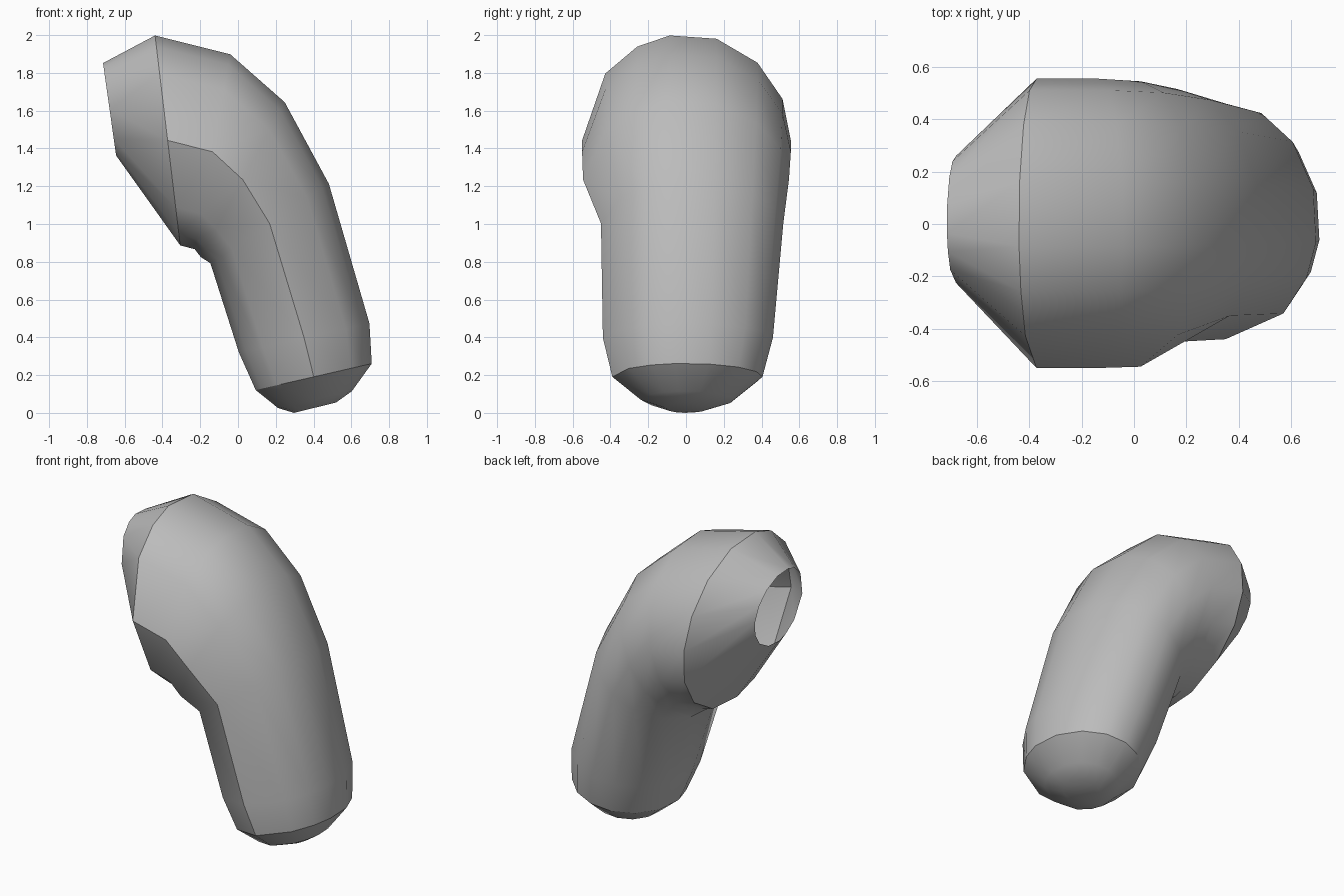
import bpy, bmesh, math

cube = bpy.data.objects.get("Cube")
if cube:
    bpy.data.objects.remove(cube)

# Plain grey material
grey = bpy.data.materials.new("plain grey")
grey.use_nodes = True
colour = (0.5, 0.5, 0.5, 1)
grey.diffuse_color = colour
grey.node_tree.nodes["Principled BSDF"].inputs["Base Color"].default_value = colour

# Angles round the section, from the front seam over the outer side to the
# back, then mirrored along the inner side
outer_side = [-90, -51, -28, -9, 17, 43, 67, 90]
angles = outer_side + [180 - a for a in reversed(outer_side[1:-1])]
SIDES = len(angles)

# Rings along the bend: inner x, inner z, outer x, outer z, front width, back width
rings = [
    (-0.645, 1.36, -0.715, 1.855, 0.225, 0.26),
    (-0.305, 0.88, -0.44, 2.005, 0.55, 0.555),
    (-0.23, 0.86, -0.04, 1.905, 0.55, 0.555),
    (-0.20, 0.82, 0.25, 1.65, 0.545, 0.545),
    (-0.15, 0.79, 0.485, 1.215, 0.45, 0.515),
    (0.00, 0.32, 0.70, 0.475, 0.44, 0.46),
    (0.09, 0.12, 0.712, 0.262, 0.39, 0.405),
    (0.21, 0.025, 0.605, 0.115, 0.24, 0.255),
    (0.295, 0.0, 0.52, 0.055, 0.11, 0.12),
]
SHOULDER, CUFF = 1, 6


def add_ring(bm, xi, zi, xo, zo, front, back):
    """Elliptical loop whose first vertex lies on the front seam."""
    verts = []
    for angle in angles:
        a = math.radians(angle)
        t = (1 + math.cos(a)) / 2
        s = math.sin(a)
        y = s * (back if s > 0 else front)
        verts.append(bm.verts.new((xi + (xo - xi) * t, y, zi + (zo - zi) * t)))
    return verts


# Bent sleeve, open at the upper end and domed at the lower end
bm = bmesh.new()
loops = [add_ring(bm, *r) for r in rings]
for a, b in zip(loops, loops[1:]):
    for i in range(SIDES):
        j = (i + 1) % SIDES
        bm.faces.new((a[i], a[j], b[j], b[i]))
bm.faces.new(loops[-1])
bmesh.ops.recalc_face_normals(bm, faces=bm.faces)
for f in bm.faces:
    f.smooth = True

# Hard creases at the shoulder, the cuff and the front seam
for k in (SHOULDER, CUFF):
    for i in range(SIDES):
        bm.edges.get((loops[k][i], loops[k][(i + 1) % SIDES])).smooth = False
for k in range(SHOULDER, CUFF):
    bm.edges.get((loops[k][0], loops[k + 1][0])).smooth = False

mesh = bpy.data.meshes.new("bent_sleeve")
bm.to_mesh(mesh)
bm.free()
mesh.materials.append(grey)
sleeve = bpy.data.objects.new("bent_sleeve", mesh)
bpy.context.collection.objects.link(sleeve)
